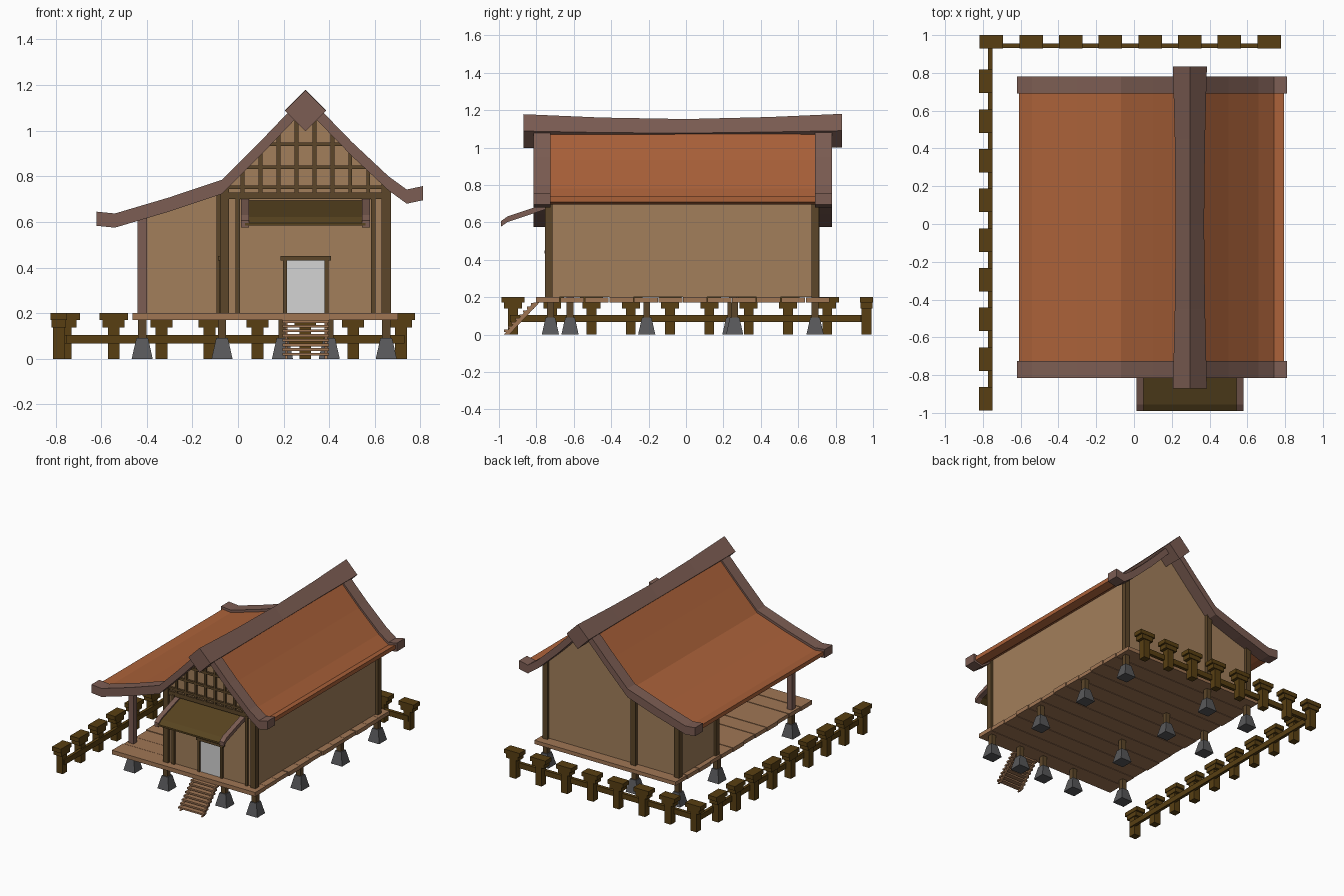
import bpy, bmesh, math
from mathutils import Vector

old = bpy.data.objects.get("Cube")
if old:
    bpy.data.objects.remove(old, do_unlink=True)


def material(name, rgb):
    lin = [((c / 255 + 0.055) / 1.055) ** 2.4 for c in rgb] + [1]
    m = bpy.data.materials.new(name)
    m.use_nodes = True
    m.diffuse_color = lin
    m.node_tree.nodes["Principled BSDF"].inputs["Base Color"].default_value = lin
    return m


WALL = material("plaster tan", (162, 127, 91))
BEAM = material("dark timber", (92, 70, 41))
PLANK = material("plank brown", (160, 118, 84))
ROOF = material("roof orange", (170, 97, 57))
TRIM = material("trim mauve brown", (124, 93, 83))
STONE = material("stone grey", (88, 88, 90))
FENCE = material("fence olive brown", (88, 63, 18))
AWNING = material("awning brown", (88, 68, 32))
DOOR = material("door pale grey", (212, 212, 212))


def finish(name, bm, mat):
    bmesh.ops.recalc_face_normals(bm, faces=bm.faces)
    me = bpy.data.meshes.new(name)
    bm.to_mesh(me)
    bm.free()
    me.materials.append(mat)
    ob = bpy.data.objects.new(name, me)
    bpy.context.collection.objects.link(ob)
    return ob


def box(name, xs, ys, zs, mat, top=1.0):
    """Box between limits; top scales the upper face for tapered shapes."""
    bm = bmesh.new()
    bmesh.ops.create_cube(bm, size=1)
    for v in bm.verts:
        k = top if v.co.z > 0 else 1
        v.co = [(a + b) / 2 + c * (b - a) * s for (a, b), c, s in
                zip((xs, ys, zs), v.co, (k, k, 1))]
    return finish(name, bm, mat)


def loft(name, rings, mat):
    """Skin a row of equal rings and cap both ends."""
    bm = bmesh.new()
    rows = [[bm.verts.new(p) for p in r] for r in rings]
    n = len(rows[0])
    for a, b in zip(rows, rows[1:]):
        for i in range(n):
            j = (i + 1) % n
            bm.faces.new((a[i], a[j], b[j], b[i]))
    bm.faces.new(rows[0])
    bm.faces.new(rows[-1])
    return finish(name, bm, mat)


def prism(name, outline, y0, y1, mat):
    return loft(name, [[(x, y, z) for x, z in outline] for y in (y0, y1)], mat)


def band(name, path, drop, thick, y0, y1, mat):
    """Bent strip running along a roof profile."""
    rings = [[(x, y0, z - drop), (x, y1, z - drop),
              (x, y1, z - drop - thick), (x, y0, z - drop - thick)] for x, z in path]
    return loft(name, rings, mat)


# Roof profiles, upper edge, from ridge to eave
RX = 0.296
left_path = [(RX, 1.16), (0.1, 0.955), (-0.07, 0.785), (-0.3, 0.708), (-0.54, 0.637), (-0.62, 0.645)]
right_path = [(RX, 1.16), (0.5, 0.95), (0.66, 0.8), (0.74, 0.742), (0.81, 0.757)]


def under_roof(x, drop=0.05):
    path = left_path if x < RX else right_path
    for (xa, za), (xb, zb) in zip(path, path[1:]):
        if min(xa, xb) <= x <= max(xa, xb):
            return za + (zb - za) * (x - xa) / (xb - xa) - drop


for side, path in (("left", left_path), ("right", right_path)):
    inner = path[:-1] + [(path[-1][0] * 0.982, path[-1][1])]
    band("roof_tiles_" + side, inner, 0.018, 0.03, -0.74, 0.7, ROOF)
    for end, y0, y1 in (("front", -0.815, -0.725), ("back", 0.69, 0.78)):
        band("roof_trim_%s_%s" % (side, end), path, 0, 0.062, y0, y1, TRIM)

# Sagging diamond ridge beam
ridge = [(-0.87, 1.088, 0.09), (-0.45, 1.08, 0.08), (0, 1.077, 0.075), (0.45, 1.083, 0.08), (0.835, 1.09, 0.09)]
loft("ridge_beam", [[(RX + r * math.cos(a), y, z + r * math.sin(a))
                     for a in (0, math.pi / 2, math.pi, 1.5 * math.pi)] for y, z, r in ridge], TRIM)

# Walls of the main hall and the small rear room
hall = [(-0.065, 0.2), (0.65, 0.2)] + [(x, under_roof(x, 0.035)) for x in (0.65, 0.5, RX, 0.1, -0.065)]
prism("hall_walls", hall, -0.735, 0.69, WALL)
room = [(-0.425, 0.2), (-0.065, 0.2)] + [(x, under_roof(x, 0.035)) for x in (-0.065, -0.3, -0.425)]
prism("rear_room_walls", room, 0.26, 0.69, WALL)


def post(name, x, y, w=0.04, mat=BEAM):
    box(name, (x - w / 2, x + w / 2), (y - w / 2, y + w / 2), (0.195, under_roof(x, 0.04)), mat)


# Timber posts
for x, y in ((-0.06, -0.735), (0.65, -0.735), (0.65, 0.69), (-0.07, 0.695),
             (-0.42, 0.69), (-0.42, 0.26), (-0.075, 0.25)):
    post("corner_post", x, y)
post("veranda_post", -0.42, -0.62, mat=TRIM)
for x in (-0.002, 0.592):
    box("facade_post", (x - 0.01, x + 0.01), (-0.752, -0.73), (0.2, 0.71), BEAM)

# Gable lattice
FY = (-0.75, -0.73)
for z, h in ((0.715, 0.03), (0.752, 0.016), (0.84, 0.016), (0.94, 0.016)):
    xs = [x / 200 for x in range(-8, 131) if under_roof(x / 200) > z]
    box("gable_beam", (min(xs), max(xs)), FY, (z - h / 2, z + h / 2), BEAM)
for i in range(8):
    x = 0.02 + i * 0.0788
    box("gable_bar", (x - 0.008, x + 0.008), FY, (0.71, under_roof(x)), BEAM)


# Doors, one in the facade and one on the veranda wall
def door(name, swap, c, wall):
    def part(label, u, d, z, mat):
        ys = (wall - d, wall + 0.01)
        xs = (c + u[0], c + u[1])
        box(name + label, ys if swap else xs, xs if swap else ys, z, mat)
    part("_panel", (-0.085, 0.085), 0.006, (0.2, 0.435), DOOR)
    for s in (-1, 1):
        part("_jamb", (s * 0.091 - 0.008, s * 0.091 + 0.008), 0.016, (0.2, 0.435), BEAM)
    part("_lintel", (-0.11, 0.11), 0.022, (0.432, 0.45), BEAM)


door("front_door", False, 0.297, -0.735)
door("veranda_door", True, -0.25, -0.065)

# Awning over the entrance
awn = [(-0.73, 0.7), (-0.85, 0.66), (-0.955, 0.625), (-0.99, 0.6)]


def awning_part(name, x0, x1, lift, thick, mat):
    loft(name, [[(x0, y, z + lift), (x1, y, z + lift), (x1, y, z + lift - thick),
                 (x0, y, z + lift - thick)] for y, z in awn], mat)


awning_part("awning_cover", 0.03, 0.56, -0.004, 0.012, AWNING)
for x in (0.013, 0.543):
    awning_part("awning_rail", x, x + 0.036, 0.006, 0.03, TRIM)

# Plank floor
N = 12
step = 1.575 / N
for i in range(N):
    y = -0.805 + i * step
    e = 0.004 * (i % 3)
    box("floor_plank", (-0.462 + e, 0.702 - e), (y + 0.002, y + step - 0.002), (0.17, 0.2 - e * 0.3), PLANK)

# Stone footings with short stilts
spots = [(0.65, y) for y in (-0.725, -0.21, 0.26, 0.69)]
spots += [(-0.07, y) for y in (-0.725, -0.21, 0.26, 0.69)]
spots += [(-0.42, y) for y in (-0.62, 0.24, 0.69)] + [(0.4, -0.725), (0.195, -0.725)]
for x, y in spots:
    box("stone_footing", (x - 0.046, x + 0.046), (y - 0.046, y + 0.046), (0, 0.092), STONE, top=0.55)
    box("stilt", (x - 0.018, x + 0.018), (y - 0.018, y + 0.018), (0.09, 0.172), BEAM)

# Stairs
for i in range(8):
    y, z = -0.955 + i * 0.0205, 0.022 + i * 0.0205
    box("stair_tread", (0.195, 0.4), (y - 0.018, y + 0.018), (z - 0.008, z + 0.004), PLANK)
for x in (0.205, 0.38):
    loft("stair_stringer", [[(v, y, z) for y, z in ((-0.975, 0), (-0.945, 0), (-0.785, 0.17), (-0.815, 0.17))]
                            for v in (x, x + 0.012)], PLANK)


# Fence of capped posts along the back and the left-hand edge
def fence_post(x, y, along_x):
    for part, half, depth, z0, z1 in (("cap", 0.062, 0.036, 0.17, 0.2), ("collar", 0.048, 0.032, 0.138, 0.17),
                                      ("post", 0.026, 0.026, 0, 0.14)):
        a, b = (half, depth) if along_x else (depth, half)
        box("fence_" + part, (x - a, x + a), (y - b, y + b), (z0, z1), FENCE)


for i in range(8):
    fence_post(-0.755 + i * 0.21, 0.965, True)
for i in range(9):
    fence_post(-0.785, 0.755 - i * 0.21, False)
box("fence_rail_back", (-0.77, 0.73), (0.932, 0.956), (0.066, 0.105), FENCE)
box("fence_rail_side", (-0.772, -0.75), (-0.94, 0.95), (0.066, 0.105), FENCE)
